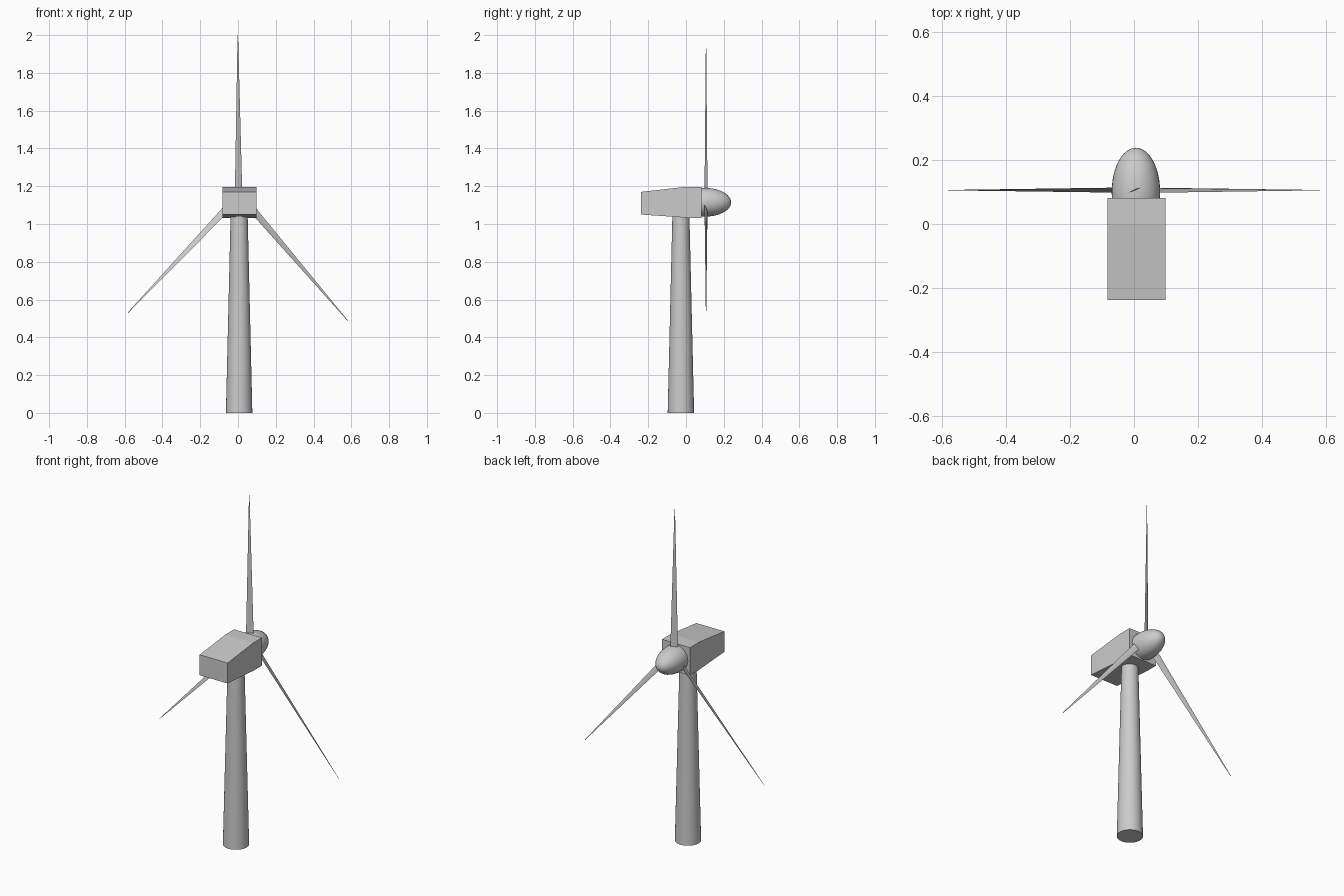
import bpy, bmesh, math
from mathutils import Vector, Matrix

if "Cube" in bpy.data.objects:
    bpy.data.objects.remove(bpy.data.objects["Cube"])


def finish(name, bm, smooth=False):
    bmesh.ops.recalc_face_normals(bm, faces=bm.faces)
    mesh = bpy.data.meshes.new(name)
    bm.to_mesh(mesh)
    bm.free()
    obj = bpy.data.objects.new(name, mesh)
    bpy.context.collection.objects.link(obj)
    if smooth:
        bpy.ops.object.select_all(action='DESELECT')
        obj.select_set(True)
        bpy.context.view_layer.objects.active = obj
        bpy.ops.object.shade_smooth_by_angle(angle=math.radians(40))
    return obj


def loft(bm, rings):
    """Bridge closed rings of points and cap both ends."""
    rings = [[bm.verts.new(p) for p in ring] for ring in rings]
    n = len(rings[0])
    for a, b in zip(rings, rings[1:]):
        for i in range(n):
            j = (i + 1) % n
            bm.faces.new((a[i], a[j], b[j], b[i]))
    bm.faces.new(rings[0])
    bm.faces.new(rings[-1])


CX = 0.006  # shared centre line of tower, nacelle and hub

# Tapered tower
bm = bmesh.new()
bmesh.ops.create_cone(bm, cap_ends=True, segments=32, radius1=0.07, radius2=0.045,
                      depth=1.05, matrix=Matrix.Translation((CX, -0.027, 0.525)))
finish("tower", bm, True)

# Nacelle: side profile (y, z) extruded across x
profile = [(-0.238, 1.05), (0.01, 1.033), (0.082, 1.033),
           (0.082, 1.197), (0.0, 1.197), (-0.238, 1.17)]
bm = bmesh.new()
loft(bm, [[(x, y, z) for y, z in profile] for x in (-0.083, 0.099)])
finish("nacelle", bm)

# Egg-shaped hub, cut off just inside the nacelle front
bm = bmesh.new()
bmesh.ops.create_uvsphere(bm, u_segments=32, v_segments=24, radius=1)
bmesh.ops.transform(bm, verts=bm.verts, matrix=Matrix.Translation((CX, 0.1, 1.115))
                    @ Matrix.Diagonal((0.076, 0.139, 0.076, 1))
                    @ Matrix.Rotation(-math.pi / 2, 4, 'X'))
cut = bmesh.ops.bisect_plane(bm, geom=bm.verts[:] + bm.edges[:] + bm.faces[:],
                             plane_co=(0, 0.075, 0), plane_no=(0, 1, 0), clear_inner=True)
bmesh.ops.holes_fill(bm, edges=[e for e in bm.edges if e.is_boundary])
finish("hub", bm, True)

# Blades: thin cambered section (chord, thickness), pitched and tapered to the tip
section = [(-0.5, -0.02), (-0.2, 0.06), (0.15, 0.09), (0.5, 0.02),
           (0.15, -0.03), (-0.2, -0.04)]
pitch = math.radians(20)


def blade(name, root, tip):
    root, tip = Vector((root[0], 0.106, root[1])), Vector((tip[0], 0.106, tip[1]))
    d = (tip - root).normalized()
    across = Vector((d.z, 0, -d.x))
    fore = Vector((0, 1, 0))
    chord_dir = across * math.cos(pitch) + fore * math.sin(pitch)
    thick_dir = fore * math.cos(pitch) - across * math.sin(pitch)
    rings = []
    for t in (0, 0.35, 0.7, 1):
        chord = 0.043 + (0.003 - 0.043) * t
        rings.append([root.lerp(tip, t) + chord * (u * chord_dir + v * thick_dir)
                      for u, v in section])
    bm = bmesh.new()
    loft(bm, rings)
    finish(name, bm, True)


blade("blade_top", (0.003, 1.15), (-0.001, 2.0))
blade("blade_left", (-0.03, 1.113), (-0.583, 0.53))
blade("blade_right", (0.04, 1.12), (0.582, 0.487))
